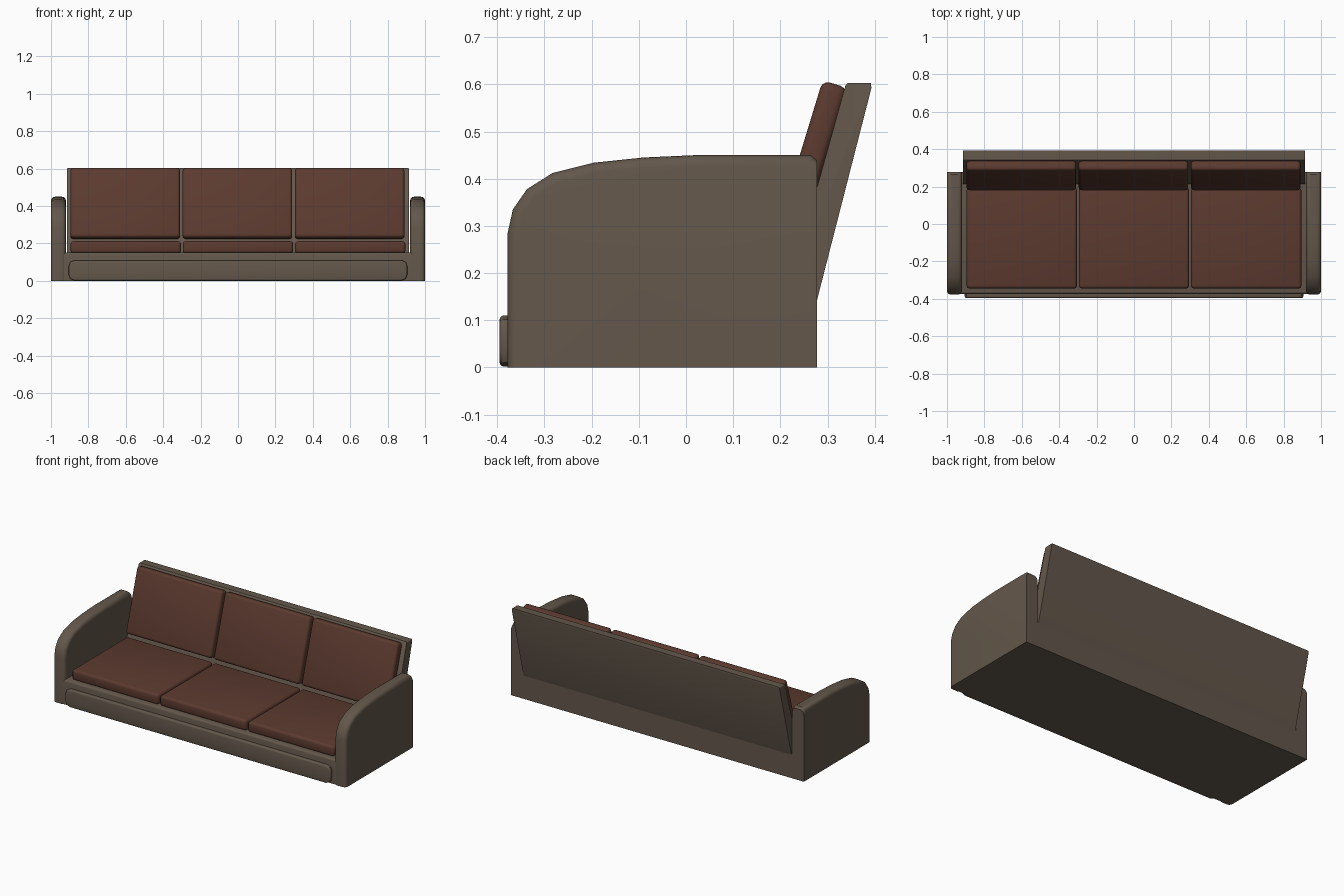
import bpy, bmesh, math
from mathutils import Matrix

if "Cube" in bpy.data.objects:
    bpy.data.objects.remove(bpy.data.objects["Cube"])


def material(name, color):
    m = bpy.data.materials.new(name)
    m.diffuse_color = (*color, 1)
    m.use_nodes = True
    m.node_tree.nodes["Principled BSDF"].inputs["Base Color"].default_value = m.diffuse_color
    return m


FRAME = material("frame_fabric", (0.125, 0.095, 0.07))
CUSHION = material("cushion_fabric", (0.105, 0.042, 0.028))


def finish(name, bm, mat):
    bmesh.ops.recalc_face_normals(bm, faces=bm.faces)
    mesh = bpy.data.meshes.new(name)
    bm.to_mesh(mesh)
    bm.free()
    ob = bpy.data.objects.new(name, mesh)
    bpy.context.collection.objects.link(ob)
    mesh.materials.append(mat)
    bpy.ops.object.select_all(action='DESELECT')
    ob.select_set(True)
    bpy.context.view_layer.objects.active = ob
    bpy.ops.object.shade_smooth_by_angle(angle=math.radians(35))
    return ob


def prism(profile, x0, x1):
    """Extrude a (y, z) side profile from x0 to x1."""
    bm = bmesh.new()
    face = bm.faces.new([bm.verts.new((x0, y, z)) for y, z in profile])
    ext = bmesh.ops.extrude_face_region(bm, geom=[face])
    bmesh.ops.translate(bm, vec=(x1 - x0, 0, 0),
                        verts=[v for v in ext["geom"] if isinstance(v, bmesh.types.BMVert)])
    bmesh.ops.recalc_face_normals(bm, faces=bm.faces)
    return bm


def bevel(bm, width, segments, test):
    edges = [e for e in bm.edges if test(*[v.co for v in e.verts])]
    bmesh.ops.bevel(bm, geom=edges, offset=width, segments=segments,
                    profile=0.5, affect='EDGES', clamp_overlap=True)


def box(x0, x1, y0, y1, z0, z1):
    return prism([(y0, z0), (y1, z0), (y1, z1), (y0, z1)], x0, x1)


# Arms with a swept front curve and rounded rim
arm = [(-0.378, 0), (0.278, 0), (0.278, 0.438), (0.264, 0.45), (0.02, 0.45),
       (-0.09, 0.445), (-0.195, 0.434), (-0.283, 0.412), (-0.337, 0.378),
       (-0.367, 0.335), (-0.378, 0.285)]


def arm_rim(a, b):
    along_side = abs(a.x - b.x) < 1e-5
    bottom = a.z < 0.001 and b.z < 0.001
    back = a.y > 0.277 and b.y > 0.277
    return along_side and not bottom and not back


for side, x0 in (("left", -1.0), ("right", 0.92)):
    bm = prism(arm, x0, x0 + 0.08)
    bevel(bm, 0.022, 4, arm_rim)
    finish(side + "_arm", bm, FRAME)

# Base between the arms, with a rounded front lip
bm = box(-0.93, 0.93, -0.374, 0.278, 0, 0.152)
bevel(bm, 0.012, 3, lambda a, b: min(a.y, b.y) < -0.37 and max(a.y, b.y) < -0.37
      and min(a.z, b.z) > 0.15)
finish("base", bm, FRAME)

# Front panel with clipped corners and a soft front edge
bm = box(-0.905, 0.905, -0.395, -0.37, 0.002, 0.11)
bevel(bm, 0.03, 2, lambda a, b: abs(a.y - b.y) > 0.01)
bevel(bm, 0.008, 3, lambda a, b: a.y < -0.39 and b.y < -0.39)
finish("front_panel", bm, FRAME)

# Leaning backrest
bm = prism([(0.205, 0.12), (0.272, 0.12), (0.393, 0.592), (0.392, 0.603),
            (0.343, 0.603), (0.338, 0.598)], -0.915, 0.915)
bevel(bm, 0.025, 3, lambda a, b: abs(a.x - b.x) < 1e-5 and a.z > 0.58 and b.z > 0.58
      and abs(a.y - b.y) > 0.03)
finish("backrest", bm, FRAME)


def cushion(name, sx, sy, sz, matrix):
    """Softly rounded box cushion."""
    bm = box(-sx / 2, sx / 2, -sy / 2, sy / 2, -sz / 2, sz / 2)
    bevel(bm, 0.016, 3, lambda a, b: True)
    bm.transform(matrix)
    finish(name, bm, CUSHION)


# Three seat cushions and three leaning back cushions
tilt = math.atan(0.305)
for i, name in enumerate(("left", "middle", "right")):
    x = (i - 1) * 0.6
    cushion(name + "_seat_cushion", 0.59, 0.54, 0.066,
            Matrix.Translation((x, -0.075, 0.179)))
    cushion(name + "_back_cushion", 0.585, 0.055, 0.39,
            Matrix.Translation((x - 0.003, 0.259, 0.414)) @ Matrix.Rotation(-tilt, 4, 'X'))
